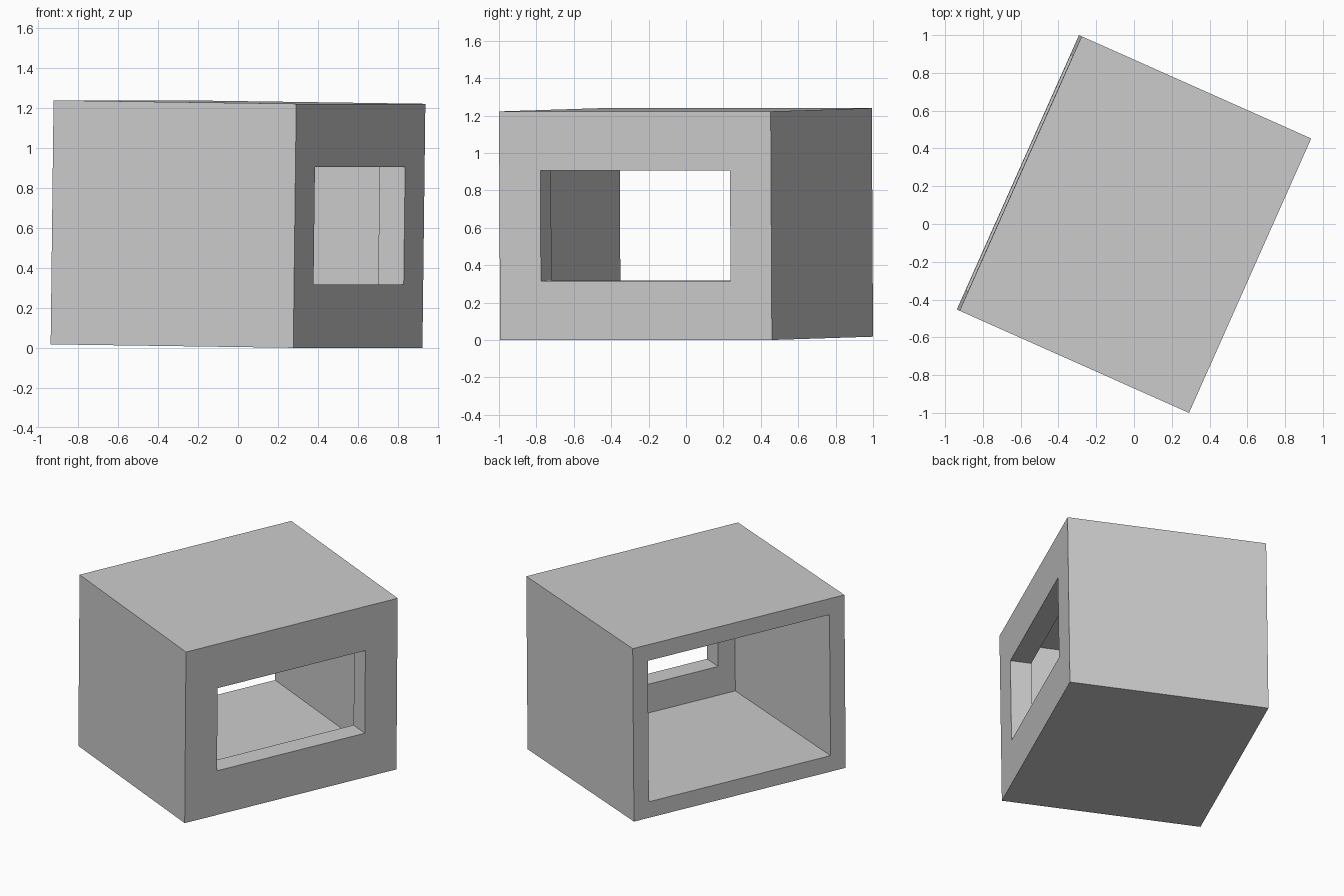
import bpy
import bmesh
from math import radians
from mathutils import Matrix, Vector

cube = bpy.data.objects.get("Cube")
if cube:
    bpy.data.objects.remove(cube, do_unlink=True)

WIDTH, LENGTH, HEIGHT = 1.33, 1.59, 1.222
RIM = 0.113           # thickness of the side walls, floor and roof
FRONT_WALL = 0.14     # thickness of the wall with the window
WINDOW = (1.11, 0.59)

grey = bpy.data.materials.new("plain grey")
grey.use_nodes = True
colour = (0.6, 0.6, 0.6, 1)
grey.diffuse_color = colour
grey.node_tree.nodes["Principled BSDF"].inputs["Base Color"].default_value = colour


def inset_to(bm, face, length, height):
    """Inset a wall face to a centred rectangle of the given size."""
    bmesh.ops.inset_individual(bm, faces=[face], thickness=0.02)
    for v in face.verts:
        v.co.y = length / 2 if v.co.y > 0 else -length / 2
        v.co.z = height / 2 if v.co.z > 0 else -height / 2


bm = bmesh.new()
bmesh.ops.create_cube(bm, size=1)
bmesh.ops.scale(bm, vec=(WIDTH, LENGTH, HEIGHT), verts=bm.verts)
window_wall = max(bm.faces, key=lambda f: f.normal.x)
open_side = min(bm.faces, key=lambda f: f.normal.x)

# Open side, pushed inwards to hollow the room
inset_to(bm, open_side, LENGTH - 2 * RIM, HEIGHT - 2 * RIM)
cavity = bmesh.ops.extrude_discrete_faces(bm, faces=[open_side])["faces"][0]
bmesh.ops.translate(bm, vec=Vector((WIDTH - FRONT_WALL, 0, 0)), verts=cavity.verts)

# Window, joined through the thickness of the wall
inset_to(bm, window_wall, *WINDOW)
inset_to(bm, cavity, *WINDOW)
loops = list(window_wall.edges) + list(cavity.edges)
bmesh.ops.delete(bm, geom=[window_wall, cavity], context="FACES_ONLY")
bmesh.ops.bridge_loops(bm, edges=loops)
bmesh.ops.recalc_face_normals(bm, faces=bm.faces)

# Turn and slight lean of the whole room
turn = Matrix.Rotation(radians(-24), 4, "Z") @ Matrix.Rotation(radians(0.75), 4, "Y")
bm.transform(turn)
lowest = min(v.co.z for v in bm.verts)
bmesh.ops.translate(bm, vec=Vector((0, 0, -lowest)), verts=bm.verts)

mesh = bpy.data.meshes.new("hollow_room")
bm.to_mesh(mesh)
bm.free()
mesh.materials.append(grey)
room = bpy.data.objects.new("hollow_room", mesh)
bpy.context.collection.objects.link(room)
